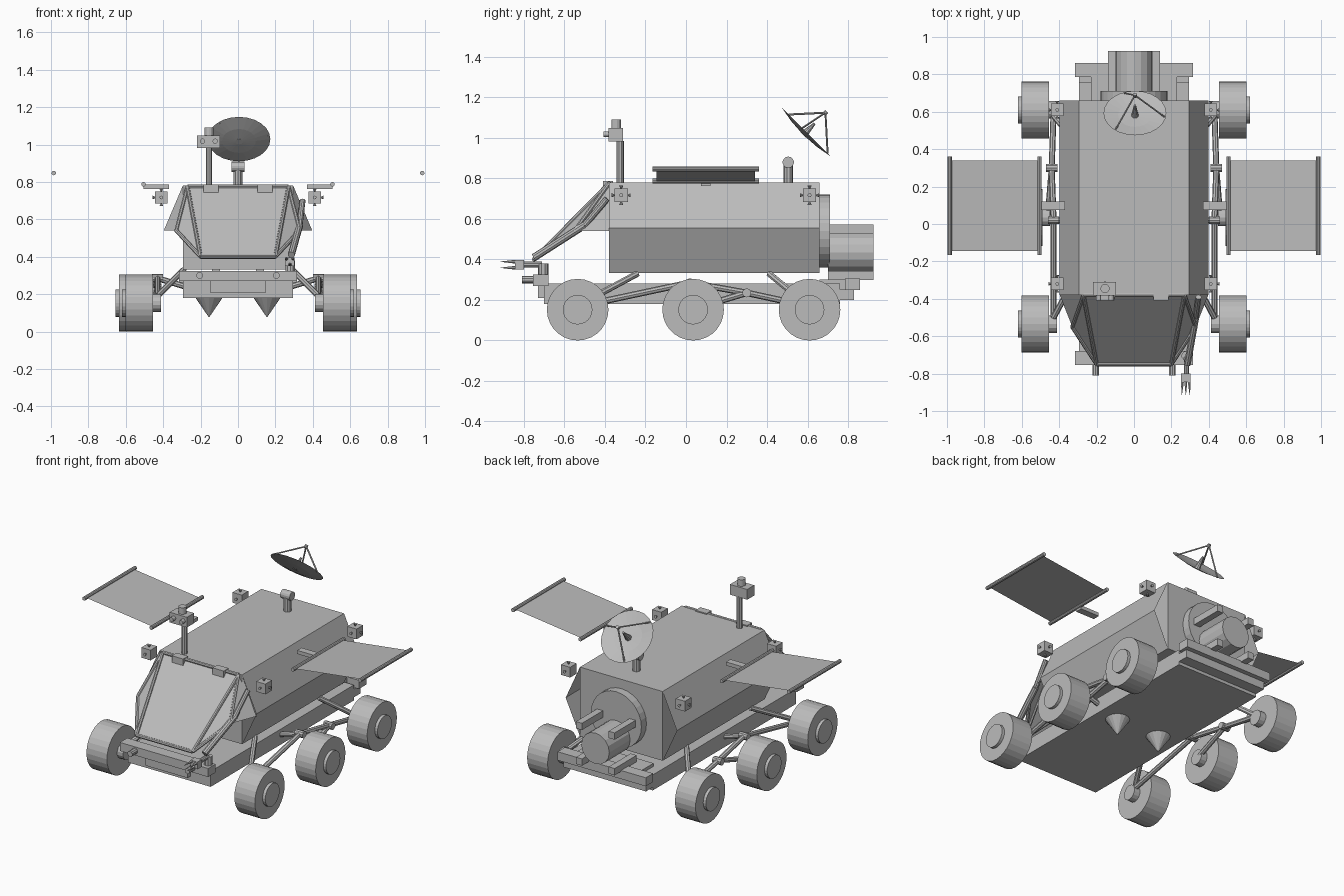
import bpy, math
from mathutils import Vector

if "Cube" in bpy.data.objects:
    bpy.data.objects.remove(bpy.data.objects["Cube"], do_unlink=True)

grey = bpy.data.materials.new("plain grey")
grey.use_nodes = True
GREY = (0.5, 0.5, 0.5, 1)
grey.diffuse_color = GREY
grey.node_tree.nodes["Principled BSDF"].inputs["Base Color"].default_value = GREY


def sheet(name, verts, faces):
    mesh = bpy.data.meshes.new(name)
    mesh.from_pydata([tuple(v) for v in verts], [], faces)
    mesh.materials.append(grey)
    obj = bpy.data.objects.new(name, mesh)
    bpy.context.collection.objects.link(obj)
    return obj


def box(name, x, y, z):
    verts = [(a, b, c) for a in sorted(x) for b in y for c in z]
    return sheet(name, verts, [(0, 1, 3, 2), (4, 6, 7, 5), (0, 4, 5, 1),
                               (2, 3, 7, 6), (0, 2, 6, 4), (1, 5, 7, 3)])


def tube(name, p, q, r, r2=None, sides=10):
    """Straight rod, or a cone when the end radius differs."""
    p, q = Vector(p), Vector(q)
    bpy.ops.mesh.primitive_cone_add(vertices=sides, radius1=r, radius2=r if r2 is None else r2,
                                    depth=(q - p).length, location=(p + q) / 2,
                                    rotation=(q - p).to_track_quat('Z', 'Y').to_euler())
    obj = bpy.context.object
    obj.name = name
    obj.data.materials.append(grey)
    return obj


SIDES = ((1, "left"), (-1, "right"))
FRONT, BACK, TOP, MID, LOW = -0.38, 0.66, 0.78, 0.555, 0.333

# Cabin with folded side panels that are open at both ends
box("cabin", (-0.295, 0.295), (FRONT, BACK), (LOW, TOP))
for s, side in SIDES:
    section = [(0.295, TOP), (0.397, MID), (0.295, LOW)]
    sheet(side + "_side_panel", [(s * x, y, z) for y in (FRONT, BACK) for x, z in section],
          [(0, 1, 4, 3), (1, 2, 5, 4)])

# Sloping windscreen with cheek panels and frame
screen = []
for s, side in SIDES:
    top = (s * 0.27, FRONT, 0.775)
    mid = (s * 0.33, -0.55, 0.54)
    low = (s * 0.2, -0.75, 0.4)
    corner = (s * 0.397, FRONT, 0.54)
    shoulder = (s * 0.295, FRONT, TOP)
    screen += [top, low]
    sheet(side + "_cheek", [top, mid, low, corner, shoulder], [(0, 1, 2), (0, 4, 3, 1)])
    for a, b in ((top, mid), (mid, low), (top, low)):
        tube(side + "_screen_frame", a, b, 0.011, sides=8)
    box(side + "_hinge", (s * 0.105, s * 0.185), (-0.41, -0.36), (0.742, 0.787))
sheet("windscreen", screen, [(0, 1, 3, 2)])
tube("screen_top_bar", screen[0], screen[2], 0.011, sides=8)
tube("screen_bottom_bar", screen[1], screen[3], 0.011, sides=8)

# Chassis, bumpers and lamps
box("chassis", (-0.295, 0.295), (-0.7, 0.76), (0.18, 0.28))
box("front_bumper", (-0.315, 0.315), (-0.755, -0.68), (0.27, 0.325))
box("front_step", (-0.15, 0.15), (-0.73, -0.69), (0.21, 0.27))
box("rear_upper_bumper", (-0.315, 0.315), (0.785, 0.86), (0.25, 0.305))
box("rear_lower_bumper", (-0.295, 0.295), (0.755, 0.83), (0.2, 0.252))
box("rear_deck", (-0.23, 0.23), (0.66, 0.8), (0.25, 0.3))
for s, side in SIDES:
    tube(side + "_lamp", (s * 0.205, -0.74, 0.3), (s * 0.205, -0.81, 0.3), 0.018)
    tube(side + "_belly_cone", (s * 0.155, 0.035, 0.18), (s * 0.155, 0.035, 0.075), 0.072, 0, 16)

# Rear engine: ring, core and four corner rails
tube("engine_ring", (0, BACK, 0.54), (0, 0.712, 0.54), 0.18, sides=28)
core = tube("engine_core", (0, 0.7, 0.435), (0, 0.925, 0.435), 0.1, sides=16)
for s, side in SIDES:
    for z in (0.32, 0.55):
        box(side + "_engine_rail", (s * 0.095, s * 0.138), (0.7, 0.925), (z - 0.022, z + 0.022))

# Wheels and suspension
for s, side in SIDES:
    def at(x, y, z):
        return (s * x, y, z)
    for name, y, x in (("front", -0.535, 0.455), ("middle", 0.035, 0.49), ("rear", 0.61, 0.455)):
        label = side + "_" + name
        tube(label + "_wheel", at(x, y, 0.152), at(x + 0.146, y, 0.152), 0.152, sides=28)
        tube(label + "_hubcap", at(x + 0.14, y, 0.152), at(x + 0.165, y, 0.152), 0.073, sides=24)
        tube(label + "_axle", at(x - 0.042, y, 0.152), at(x, y, 0.152), 0.048, sides=14)
    rocker, bogie = at(0.43, 0.02, 0.285), at(0.44, 0.3, 0.235)
    arms = ((at(0.43, -0.52, 0.17), rocker), (rocker, bogie), (bogie, at(0.43, 0.6, 0.17)),
            (bogie, at(0.46, 0.05, 0.16)), (rocker, at(0.28, 0.02, 0.24)),
            (at(0.29, -0.24, 0.33), at(0.43, -0.5, 0.19)),
            (at(0.29, 0.41, 0.33), at(0.43, 0.58, 0.19)))
    for a, b in arms:
        tube(side + "_suspension_arm", a, b, 0.016, sides=8)
    for joint in (rocker, bogie):
        tube(side + "_suspension_joint", Vector(joint) - Vector((0.03, 0, 0)),
             Vector(joint) + Vector((0.03, 0, 0)), 0.022)

    # Solar wing: thin sheet between two rods, on a bracket
    inner, outer = (s * 0.505, 0.787), (s * 0.985, 0.847)
    sheet(side + "_solar_panel", [(x, y, z) for x, z in (inner, outer) for y in (-0.145, 0.34)],
          [(0, 1, 3, 2)])
    for x, z in (inner, outer):
        tube(side + "_solar_rod", (x, -0.165, z), (x, 0.36, z), 0.012)
    box(side + "_solar_bracket", (s * 0.37, s * 0.505), (0.075, 0.12), (0.762, 0.785))

    # Thruster blocks with small nozzles
    for y in (-0.32, 0.61):
        c = Vector((s * 0.41, y, 0.717))
        h = 0.033
        box(side + "_thruster_block", (c.x - h, c.x + h), (y - h, y + h), (c.z - h, c.z + h))
        for d in ((s, 0, 0), (0, 1, 0), (0, -1, 0), (0, 0, 1), (0, 0, -1)):
            d = Vector(d)
            tube(side + "_thruster_nozzle", c + d * h, c + d * (h + 0.014), 0.004, 0.01, 8)

# Camera mast
tube("mast_pole", (-0.155, -0.325, TOP), (-0.155, -0.325, 0.985), 0.018)
box("mast_head", (-0.22, -0.097), (-0.382, -0.31), (0.982, 1.048))
tube("mast_cap", (-0.155, -0.345, 1.048), (-0.155, -0.345, 1.09), 0.024, sides=14)
for x in (-0.19, -0.122):
    tube("mast_lens", (x, -0.38, 1.018), (x, -0.408, 1.018), 0.014, sides=12)

# Dish mount
tube("dish_post", (0, 0.505, TOP), (0, 0.505, 0.88), 0.024)
tube("dish_pivot", (-0.034, 0.505, 0.88), (0.034, 0.505, 0.88), 0.028, sides=14)

# Dish: shallow bowl tilted up and backwards, with a feed on three legs
centre = Vector((0.005, 0.593, 1.029))
normal = Vector((0, 1, 1)).normalized()
across, along = Vector((1, 0, 0)), Vector((0, -1, 1)).normalized()


def on_dish(r, angle, lift=0):
    return centre + r * (math.cos(angle) * across + math.sin(angle) * along) + lift * normal


N = 24
rings = [on_dish(r, i * math.tau / N, lift) for r, lift in ((0.168, 0), (0.09, -0.014))
         for i in range(N)]
sheet("dish", rings + [centre - 0.02 * normal],
      [(i, (i + 1) % N, N + (i + 1) % N, N + i) for i in range(N)]
      + [(N + i, N + (i + 1) % N, 2 * N) for i in range(N)])
apex = centre + 0.135 * normal
for degrees in (10, 130, 250):
    tube("dish_leg", on_dish(0.16, math.radians(degrees)), apex, 0.005, sides=6)
tube("dish_feed", centre - 0.02 * normal, centre + 0.06 * normal, 0.02, 0.006)
tube("dish_tip", apex - 0.012 * normal, apex + 0.008 * normal, 0.011)

# Folding arm with claw on the front left
shoulder, elbow, wrist = (0.33, -0.5, 0.57), (0.285, -0.75, 0.41), (0.28, -0.71, 0.375)
tube("arm_upper", (0.345, -0.39, 0.7), shoulder, 0.016)
tube("arm_lower", shoulder, elbow, 0.019)
tube("arm_wrist", (0.28, -0.705, 0.32), (0.28, -0.705, 0.38), 0.026)
tube("arm_hand", wrist, (0.28, -0.81, 0.375), 0.014)
box("claw_palm", (0.252, 0.302), (-0.845, -0.8), (0.35, 0.397))
for dx, dz in ((-0.018, 0.015), (0.018, 0.015), (0, -0.015)):
    tube("claw_finger", (0.277 + dx, -0.845, 0.374 + dz),
         (0.277 + dx * 1.2, -0.915, 0.374 + dz), 0.009, 0.001, 6)
